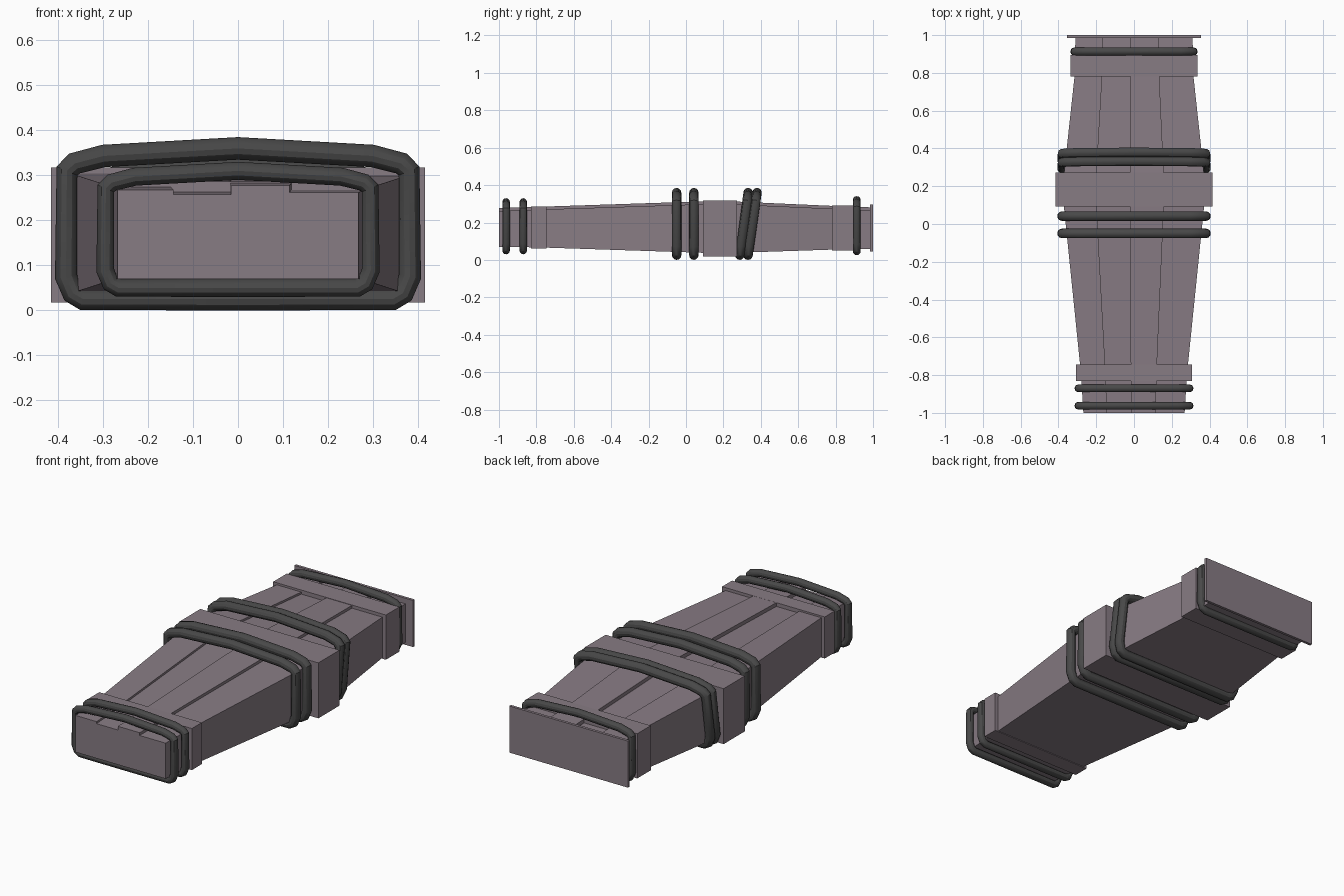
import bpy
import bmesh
from mathutils import Vector

cube = bpy.data.objects.get("Cube")
if cube:
    bpy.data.objects.remove(cube, do_unlink=True)


def material(name, colour):
    m = bpy.data.materials.new(name)
    m.use_nodes = True
    m.diffuse_color = colour
    m.node_tree.nodes["Principled BSDF"].inputs["Base Color"].default_value = colour
    return m


wood = material("dusty mauve wood", (0.245, 0.2, 0.23, 1))
rubber = material("charcoal rope", (0.065, 0.065, 0.065, 1))


def loft(name, sections):
    """Closed solid through rectangular sections (y, x0, x1, z0, z1)."""
    bm = bmesh.new()
    rings = [[bm.verts.new(p) for p in ((a, y, b), (c, y, b), (c, y, d), (a, y, d))]
             for y, a, c, b, d in sections]
    for r, s in zip(rings, rings[1:]):
        for i in range(4):
            j = (i + 1) % 4
            bm.faces.new((r[i], r[j], s[j], s[i]))
    bm.faces.new(rings[0])
    bm.faces.new(rings[-1])
    bmesh.ops.recalc_face_normals(bm, faces=bm.faces)
    me = bpy.data.meshes.new(name)
    bm.to_mesh(me)
    bm.free()
    me.materials.append(wood)
    ob = bpy.data.objects.new(name, me)
    bpy.context.collection.objects.link(ob)
    return ob


# Tapered box: y, half width, bottom, lid height
stations = [(-1, 0.268, 0.07, 0.257), (-0.79, 0.281, 0.067, 0.264),
            (0.18, 0.38, 0.035, 0.296), (0.78, 0.315, 0.055, 0.269),
            (0.99, 0.31, 0.058, 0.261)]
loft("box_body", [(y, -w, w, b, t) for y, w, b, t in stations])

# Raised lid planks, edges given as fractions of the half width
for name, left, right, rise in (("lid_plank_right", -1, -0.535, 0.011),
                                ("lid_plank_centre", -0.06, 0.425, 0.02),
                                ("lid_plank_left", 0.425, 1, 0.005)):
    loft(name, [(y, w * left, w * right, t - 0.005, t + rise)
                for y, w, b, t in stations])

# Bands around the box and the plate closing the back
for name, y0, y1, w, b, t in (("front_band", -0.83, -0.745, 0.306, 0.062, 0.286),
                              ("middle_band", 0.092, 0.272, 0.415, 0.018, 0.317),
                              ("back_band", 0.78, 0.895, 0.336, 0.05, 0.291),
                              ("end_plate", 0.985, 1.0, 0.354, 0.045, 0.296)):
    loft(name, [(y0, -w, w, b, t), (y1, -w, w, b, t)])

# Half outline of a rope loop: fraction of half width, fraction of height
outline = [(0, 0), (0.9, 0), (0.96, 0.04), (1, 0.15), (0.995, 0.85),
           (0.95, 0.9), (0.78, 0.95), (0, 1)]
loop = outline + [(-u, v) for u, v in reversed(outline[1:-1])]


def rope(name, y_low, y_high, half, low, high, radius):
    cu = bpy.data.curves.new(name, "CURVE")
    cu.dimensions = "3D"
    cu.bevel_depth = radius
    cu.bevel_resolution = 4
    sp = cu.splines.new("POLY")
    sp.points.add(len(loop) - 1)
    for p, (u, v) in zip(sp.points, loop):
        co = Vector((u * half, y_low + (y_high - y_low) * v, low + (high - low) * v))
        p.co = (*co, 1)
    sp.use_cyclic_u = True
    sp.use_smooth = True
    cu.materials.append(rubber)
    ob = bpy.data.objects.new(name, cu)
    bpy.context.collection.objects.link(ob)
    bpy.ops.object.select_all(action="DESELECT")
    ob.select_set(True)
    bpy.context.view_layer.objects.active = ob
    bpy.ops.object.convert(target="MESH")
    bpy.ops.object.shade_smooth_by_angle()


# Wide ropes, the rear pair leaning backwards
big = (0.382, 0.025, 0.36, 0.025)
for i, (a, b) in enumerate(((-0.05, -0.05), (0.042, 0.042), (0.288, 0.332), (0.332, 0.38))):
    rope(f"middle_rope_{i + 1}", a, b, *big)

# Narrow ropes at the ends
for i, y in enumerate((-0.962, -0.87)):
    rope(f"front_rope_{i + 1}", y, y, 0.295, 0.05, 0.31, 0.02)
rope("back_rope", 0.913, 0.913, 0.316, 0.046, 0.32, 0.021)
